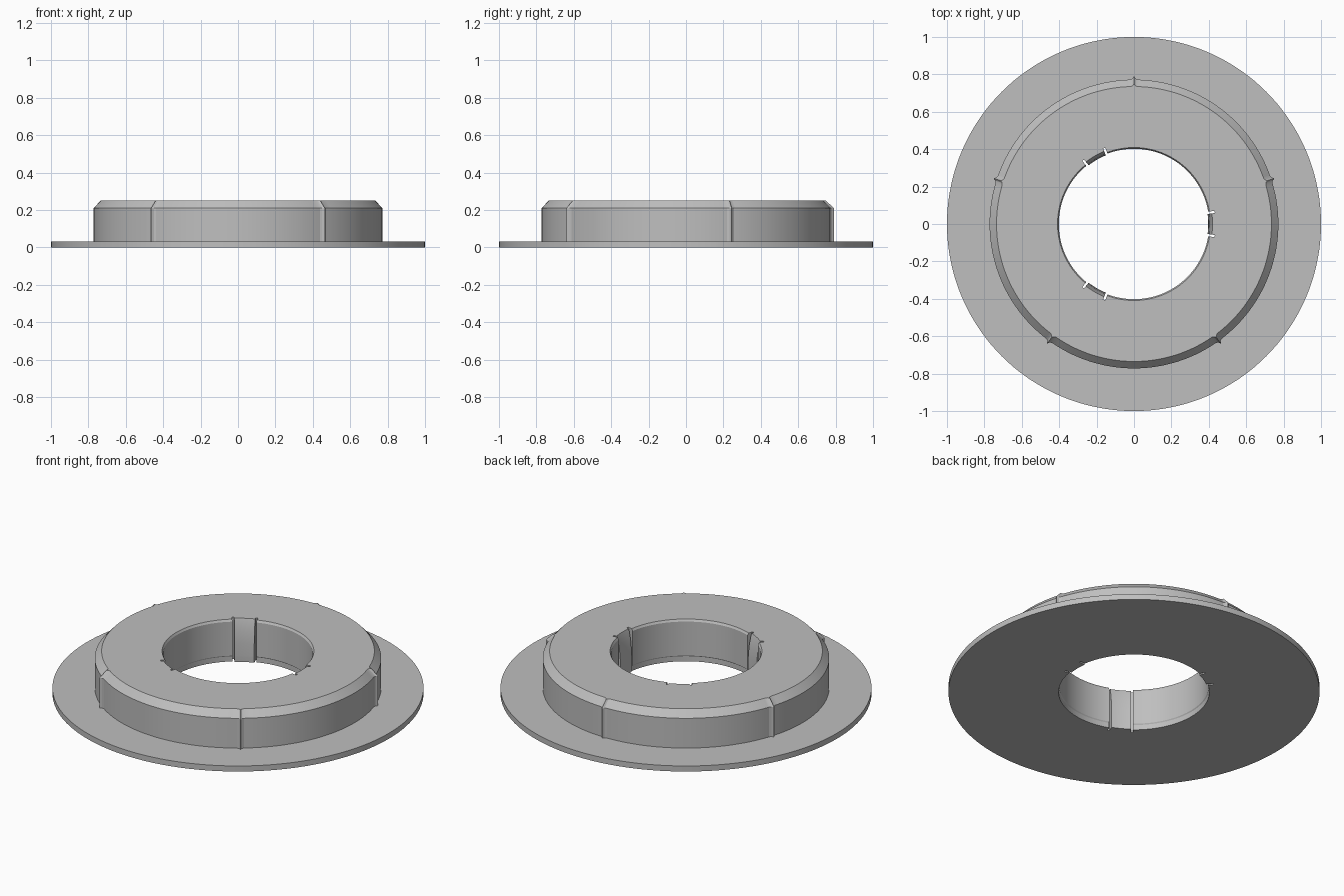
import bpy, bmesh, math

if "Cube" in bpy.data.objects:
    bpy.data.objects.remove(bpy.data.objects["Cube"])

grey = bpy.data.materials.new("plain grey")
grey.diffuse_color = (0.52, 0.52, 0.52, 1)
grey.use_nodes = True
grey.node_tree.nodes["Principled BSDF"].inputs["Base Color"].default_value = grey.diffuse_color

RIB_ANGLES = [math.radians(90 + 72 * i) for i in range(5)]
CLIP_ANGLES = [math.radians(120 * i) for i in range(3)]
TONGUE, SLOT, EPS = 0.135, 0.163, 0.0006      # half angles of clip tongue and its slots
RIB = [(-0.026, 0), (-0.011, 0.005), (0, 0.018), (0.011, 0.005), (0.026, 0)]

# Bore sections from top to bottom: (z, plain wall radius, clip tongue radius)
BORE = [(0.25, 0.409, 0.420), (0.238, 0.402, 0.416), (0.18, 0.402, 0.404),
        (0.11, 0.402, 0.398), (0.036, 0.402, 0.397), (0.030, 0.406, 0.397),
        (0.0, 0.406, 0.398)]
SLOT_RADIUS = 0.436


def apart(a, b):
    """Signed difference of two angles."""
    return (a - b + math.pi) % (2 * math.pi) - math.pi


def section(a):
    """Closed (radius, height) outline of the ring at angle a."""
    rib = 0
    for c in RIB_ANGLES:
        d = apart(a, c)
        for (d0, r0), (d1, r1) in zip(RIB, RIB[1:]):
            if d0 <= d <= d1:
                rib = r0 + (r1 - r0) * (d - d0) / (d1 - d0)
    near = min(abs(apart(a, c)) for c in CLIP_ANGLES)
    pts = [(1, 0), (1, 0.033), (0.772 + rib, 0.033), (0.772 + rib, 0.21),
           (0.735 + rib * 0.8, 0.25)]
    for z, wall, tongue in BORE:
        r = tongue if near < TONGUE else SLOT_RADIUS if near < SLOT else wall
        pts.append((r, z))
    return pts


# Angles of the sections: even steps plus the rib and slot edges
extra = [c + d for c in RIB_ANGLES for d, _ in RIB]
for c in CLIP_ANGLES:
    for edge in (TONGUE, SLOT):
        extra += [c + s * (edge + e) for s in (-1, 1) for e in (-EPS, EPS)]
even = [2 * math.pi * i / 144 for i in range(144)]
angles = extra + [a for a in even if all(abs(apart(a, e)) > 0.008 for e in extra)]
angles = sorted(a % (2 * math.pi) for a in angles)

# Flanged ring with ribs and clips, swept around the axis
bm = bmesh.new()
columns = [[bm.verts.new((r * math.cos(a), r * math.sin(a), z)) for r, z in section(a)]
           for a in angles]
for i, here in enumerate(columns):
    there = columns[(i + 1) % len(columns)]
    for j in range(len(here)):
        k = (j + 1) % len(here)
        bm.faces.new((here[j], there[j], there[k], here[k]))
bmesh.ops.recalc_face_normals(bm, faces=bm.faces)
mesh = bpy.data.meshes.new("flanged_ring")
bm.to_mesh(mesh)
bm.free()
mesh.materials.append(grey)
ring = bpy.data.objects.new("flanged_ring", mesh)
bpy.context.collection.objects.link(ring)
bpy.context.view_layer.objects.active = ring
ring.select_set(True)
bpy.ops.object.shade_smooth_by_angle(angle=math.radians(20))
